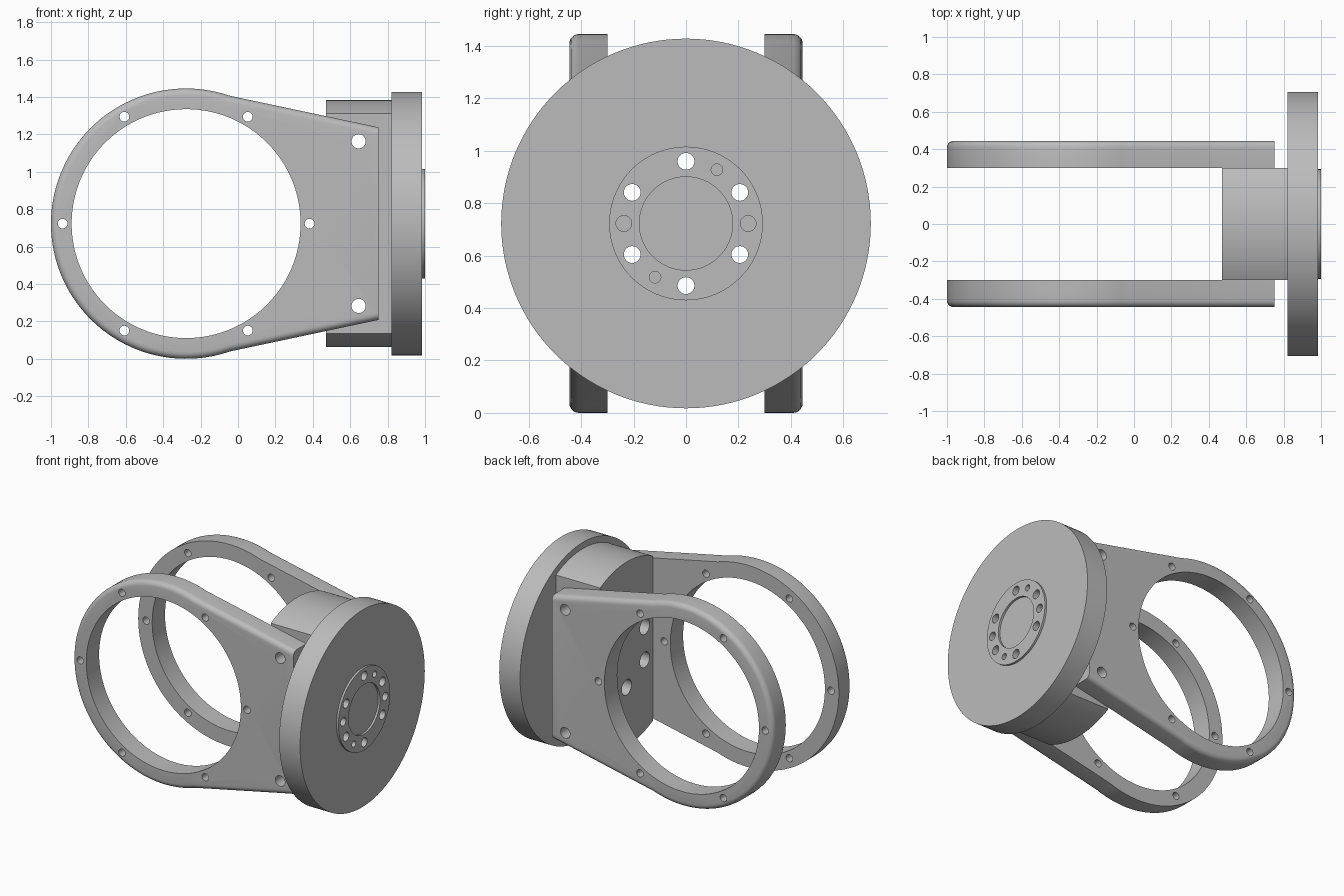
import bpy, bmesh
from math import sin, cos, pi, asin, radians

cube = bpy.data.objects.get("Cube")
if cube:
    bpy.data.objects.remove(cube, do_unlink=True)

ZC = 0.7225            # height of the main axis
RING_X = -0.2775       # centre of the ring openings
RING_R = 0.7225
PLATE_IN, PLATE_OUT = 0.30, 0.445

grey = bpy.data.materials.new("machined grey")
grey.use_nodes = True
grey.diffuse_color = (0.5, 0.5, 0.5, 1)
grey.node_tree.nodes["Principled BSDF"].inputs["Base Color"].default_value = (0.5, 0.5, 0.5, 1)


def circle(u, v, r, n=32):
    return [(u + r * cos(2 * pi * i / n), v + r * sin(2 * pi * i / n)) for i in range(n)]


def add_prism(bm, axis, outline, a, b):
    """Extrude an outline along X (outline in y, z) or Y (outline in x, z)."""
    place = (lambda u, v, d: (d, u, v)) if axis == "X" else (lambda u, v, d: (u, d, v))
    ends = [[bm.verts.new(place(u, v, d)) for u, v in outline] for d in (a, b)]
    faces = [bm.faces.new(end) for end in ends]
    n = len(outline)
    for i in range(n):
        j = (i + 1) % n
        faces.append(bm.faces.new((ends[0][i], ends[0][j], ends[1][j], ends[1][i])))
    bmesh.ops.recalc_face_normals(bm, faces=faces)


def make_object(name, bm):
    mesh = bpy.data.meshes.new(name)
    bm.to_mesh(mesh)
    bm.free()
    mesh.materials.append(grey)
    obj = bpy.data.objects.new(name, mesh)
    bpy.context.collection.objects.link(obj)
    return obj


def prisms(name, parts):
    bm = bmesh.new()
    for part in parts:
        add_prism(bm, *part)
    return make_object(name, bm)


def cut(obj, parts):
    """Subtract a set of prisms and bake the result."""
    cutter = prisms("cutter", parts)
    cutter.hide_render = True
    mod = obj.modifiers.new("holes", "BOOLEAN")
    mod.operation, mod.solver, mod.object = "DIFFERENCE", "EXACT", cutter
    deps = bpy.context.evaluated_depsgraph_get()
    obj.modifiers[0].show_viewport = True
    mesh = bpy.data.meshes.new_from_object(obj.evaluated_get(deps))
    obj.modifiers.clear()
    obj.data = mesh
    bpy.data.objects.remove(cutter, do_unlink=True)


# Hole patterns
side_bolts = [("Y", circle(0.645, ZC + s * 0.44, 0.038), -1, 1) for s in (1, -1)]
rim_holes = [("Y", circle(RING_X + 0.66 * cos(k * pi / 3), ZC + 0.66 * sin(k * pi / 3), 0.026, 24), -1, 1)
             for k in range(6)]
ring_opening = [("Y", circle(RING_X, ZC, 0.612, 128), -1, 1)]
bolt_spots = [(0.237 * sin(k * pi / 3), ZC + 0.237 * cos(k * pi / 3)) for k in range(6)]
through_bolts = [("X", circle(u, v, 0.032), 0, 2) for u, v in bolt_spots]
counterbores = [("X", circle(u, v, 0.055), 0, 0.75) for u, v in bolt_spots]
dowels = [("X", circle(s * 0.237, ZC, 0.03), 0.92, 2) for s in (1, -1)]
dowels += [("X", circle(s * 0.118, ZC + s * 0.205, 0.022), 0.92, 2) for s in (1, -1)]


# Side plates: a ring that tapers into a straight mounting edge
def side_plate(name, side):
    start, n = radians(71), 100
    arc = [start + (2 * pi - 2 * start) * i / n for i in range(n + 1)]
    outline = [(RING_X + RING_R * cos(t), ZC + RING_R * sin(t)) for t in arc]
    outline += [(0.75, ZC - 0.515), (0.75, ZC + 0.515)]
    bm = bmesh.new()
    add_prism(bm, "Y", outline, side * PLATE_IN, side * PLATE_OUT)
    # round the outer rim, leaving the mounting edge square
    rim = [e for e in bm.edges
           if all(abs(v.co.y) > 0.4 for v in e.verts) and any(v.co.x < 0.7 for v in e.verts)]
    bmesh.ops.bevel(bm, geom=rim, offset=0.036, segments=5, profile=0.5, affect="EDGES")
    plate = make_object(name, bm)
    cut(plate, ring_opening + rim_holes + side_bolts)
    return plate


parts = [side_plate("front_side_plate", -1), side_plate("back_side_plate", 1)]

# Hub: a cylinder with two flats that carry the plates
HUB_R = 0.66
half = asin(PLATE_IN / HUB_R)
hub_outline = [(s * HUB_R * sin(t), ZC + s * HUB_R * cos(t))
               for s in (1, -1) for t in [half * (i / 12 - 1) for i in range(25)]]
hub = prisms("hub", [("X", hub_outline, 0.47, 0.82)])
cut(hub, side_bolts)
cut(hub, counterbores)
cut(hub, through_bolts)
parts.append(hub)

# Round flange
flange = prisms("flange", [("X", circle(0, ZC, 0.705, 128), 0.82, 0.985)])
cut(flange, through_bolts + dowels)
parts.append(flange)

# Raised collar on the flange
collar = prisms("collar", [("X", circle(0, ZC, 0.293, 96), 0.985, 1.0)])
cut(collar, through_bolts + dowels + [("X", circle(0, ZC, 0.178, 64), 0.9, 2)])
parts.append(collar)

# Smooth curved walls, keep edges crisp
bpy.ops.object.select_all(action="DESELECT")
for obj in parts:
    obj.select_set(True)
bpy.context.view_layer.objects.active = parts[0]
bpy.ops.object.shade_smooth_by_angle(angle=radians(30))
